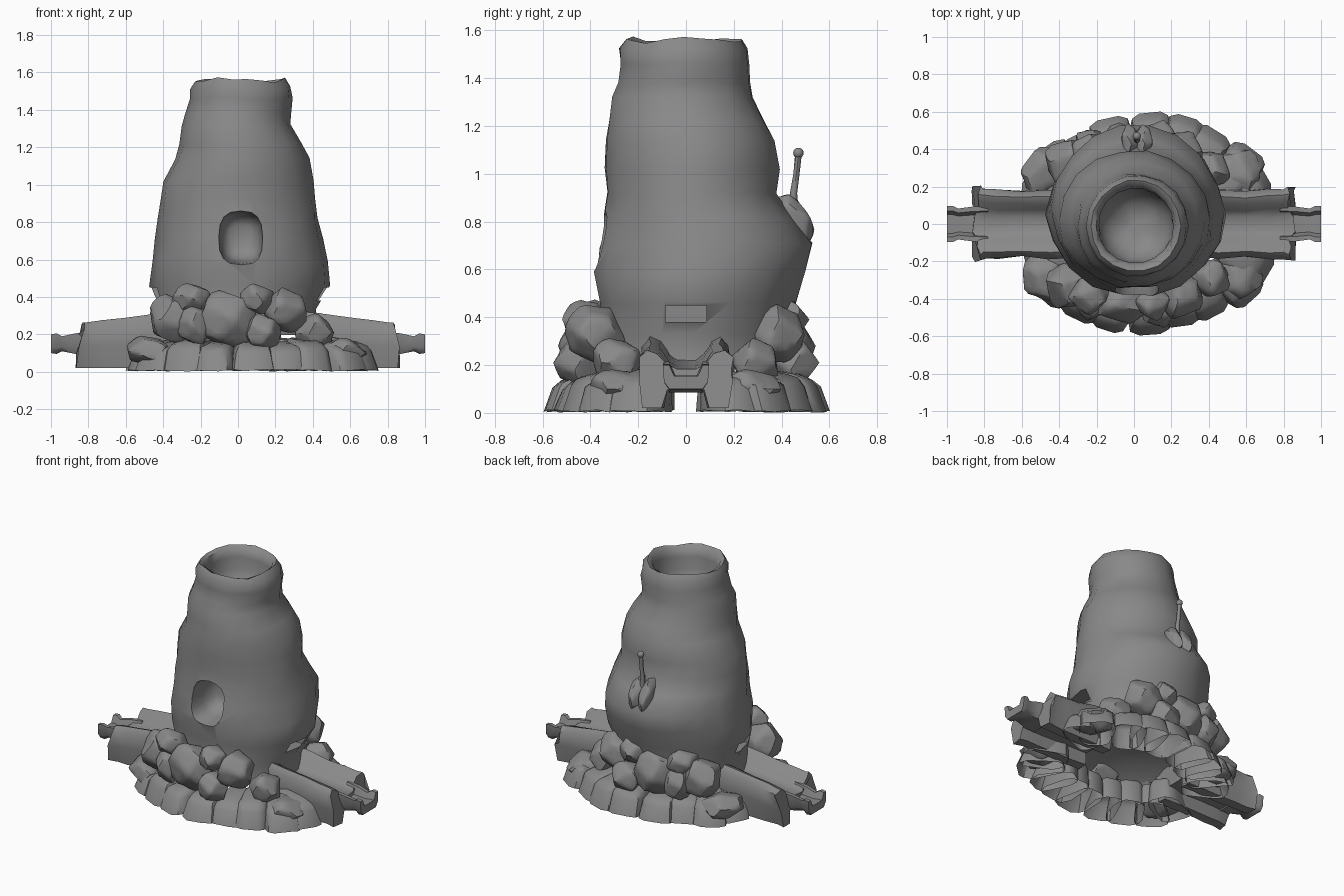
import bpy, bmesh, math, random
from mathutils import Vector, Matrix

random.seed(4)
cube = bpy.data.objects.get("Cube")
if cube:
    bpy.data.objects.remove(cube, do_unlink=True)

stone = bpy.data.materials.new("grey_stone")
GREY = (0.25, 0.25, 0.25, 1)
stone.use_nodes = True
stone.diffuse_color = GREY
for node in stone.node_tree.nodes:
    if node.type == 'BSDF_PRINCIPLED':
        node.inputs["Base Color"].default_value = GREY
        node.inputs["Roughness"].default_value = 0.9


def finish(name, bm, angle=45, recalc=True):
    if recalc:
        bmesh.ops.recalc_face_normals(bm, faces=bm.faces)
    me = bpy.data.meshes.new(name)
    bm.to_mesh(me)
    bm.free()
    me.materials.append(stone)
    ob = bpy.data.objects.new(name, me)
    bpy.context.scene.collection.objects.link(ob)
    smooth(ob, angle)
    return ob


def smooth(ob, angle):
    ob.data.shade_smooth()
    ob.data.set_sharp_from_angle(angle=math.radians(angle))


def loft(bm, rings):
    """Skin a list of closed rings and cap both ends."""
    loops = [[bm.verts.new(p) for p in ring] for ring in rings]
    n = len(loops[0])
    for a, b in zip(loops, loops[1:]):
        for i in range(n):
            bm.faces.new((a[i], a[(i + 1) % n], b[(i + 1) % n], b[i]))
    bm.faces.new(loops[0][::-1])
    bm.faces.new(loops[-1])


def cut(target, cutter):
    mod = target.modifiers.new("cut", 'BOOLEAN')
    mod.operation = 'DIFFERENCE'
    mod.solver = 'EXACT'
    mod.object = cutter
    bpy.context.view_layer.update()
    with bpy.context.temp_override(object=target, active_object=target):
        bpy.ops.object.modifier_apply(modifier=mod.name)
    bpy.data.objects.remove(cutter, do_unlink=True)


# Hollow trunk: left, right, front, back extents at each height
OUTER = [
    (0.20, -0.43, 0.43, -0.38, 0.42), (0.33, -0.42, 0.42, -0.36, 0.42),
    (0.46, -0.47, 0.49, -0.36, 0.46), (0.59, -0.45, 0.48, -0.39, 0.50),
    (0.71, -0.44, 0.45, -0.37, 0.53), (0.82, -0.43, 0.43, -0.35, 0.45),
    (0.92, -0.41, 0.41, -0.335, 0.38), (1.02, -0.40, 0.40, -0.34, 0.395),
    (1.14, -0.34, 0.38, -0.335, 0.37), (1.22, -0.31, 0.34, -0.33, 0.33),
    (1.32, -0.30, 0.28, -0.31, 0.28), (1.38, -0.28, 0.28, -0.285, 0.27),
    (1.46, -0.26, 0.29, -0.28, 0.265), (1.52, -0.26, 0.28, -0.28, 0.26),
    (1.56, -0.23, 0.25, -0.255, 0.235),
]
BOWL = [(1.545, 0.215), (1.49, 0.20), (1.41, 0.20), (1.34, 0.17), (1.29, 0.12), (1.27, 0.05)]
SEG = 18


def trunk_ring(z, x0, x1, y0, y1, wobble=0.0, lift=0.0):
    pts = []
    for i in range(SEG):
        a = math.tau * i / SEG
        k = 1 + random.uniform(-wobble, wobble)
        pts.append(((x0 + x1) / 2 + (x1 - x0) / 2 * k * math.cos(a),
                    (y0 + y1) / 2 + (y1 - y0) / 2 * k * math.sin(a),
                    z + lift * math.sin(3 * a + 1) + random.uniform(-lift, lift) * 0.6))
    return pts


bm = bmesh.new()
rings = [trunk_ring(0.28, -0.25, 0.25, -0.25, 0.25)]
for row in OUTER:
    rings.append(trunk_ring(*row, wobble=0.016, lift=0.01 if row[0] > 1.5 else 0.004))
for z, r in BOWL:
    rings.append(trunk_ring(z, 0.01 - r, 0.01 + r, -0.01 - r, -0.01 + r, 0.02, 0.006))
loft(bm, rings)
trunk = finish("hollow_trunk", bm)


# Front niche: rounded square, flared at its mouth
def squared(t):
    return math.copysign(abs(t) ** 0.75, t)


bm = bmesh.new()
niche_rings = []
for y, s in ((-0.60, 1.25), (-0.40, 1.03), (-0.35, 0.94), (-0.26, 0.88), (-0.18, 0.75), (-0.15, 0.45)):
    niche_rings.append([(0.015 + 0.125 * s * squared(math.cos(t)), y, 0.72 + 0.15 * s * squared(math.sin(t)))
                        for t in (math.tau * i / 16 for i in range(16))])
loft(bm, niche_rings)
cut(trunk, finish("niche_cutter", bm))

# Water outlets, low slots in both sides of the trunk
for side in (-1, 1):
    bm = bmesh.new()
    bmesh.ops.create_cube(bm, size=1, matrix=Matrix.Translation((side * 0.45, 0, 0.415))
                          @ Matrix.Diagonal((0.16, 0.17, 0.07, 1)))
    cut(trunk, finish("outlet_cutter", bm))
smooth(trunk, 50)


# Channel arms and spouts, as half cross-sections mirrored in y
def section(half):
    return half + [(-y, z) for y, z in reversed(half)]


ARM = section([(-0.08, 0.095), (-0.10, 0.02), (-0.175, 0.02), (-0.195, 0.14), (-0.195, 0.24),
               (-0.16, 0.27), (-0.115, 0.255), (-0.08, 0.21), (-0.04, 0.19)])
SPOUT = section([(-0.07, 0.1), (-0.092, 0.13), (-0.097, 0.2), (-0.07, 0.2), (-0.05, 0.155)])
for side, word in ((1, "left"), (-1, "right")):
    bm = bmesh.new()
    rings = []
    for x, top, wide in ((0.33, 1.2, 0.9), (0.45, 1.15, 0.94), (0.6, 1.07, 0.9),
                         (0.72, 1.02, 0.95), (0.80, 0.98, 0.95), (0.86, 0.97, 1.02)):
        rings.append([(side * (x - (0.03 if z > 0.2 and x > 0.82 else 0) + random.uniform(-0.012, 0.012)),
                       y * wide + random.uniform(-0.006, 0.006),
                       z * top if z > 0.12 else z) for y, z in ARM])
    loft(bm, rings)
    finish(word + "_channel_arm", bm, 50)
    bm = bmesh.new()
    rings = []
    for x, tall, wide in ((0.78, 1.3, 1.0), (0.87, 1.1, 0.95), (0.94, 0.8, 0.85),
                          (0.97, 1.1, 1.0), (1.0, 1.0, 1.0)):
        rings.append([(side * x, y * wide, 0.148 + (z - 0.148) * tall) for y, z in SPOUT])
    loft(bm, rings)
    finish(word + "_spout", bm, 50)


# Loose boulders: spheres chipped flat on many sides
def boulder(name, loc, size, yaw=0.0, tilt=0.0):
    bm = bmesh.new()
    bmesh.ops.create_icosphere(bm, subdivisions=3, radius=1.12)
    for i in range(13):
        z = 1 - (2 * i + 1) / 13
        a = 2.4 * i + random.uniform(-0.35, 0.35)
        r = math.sqrt(1 - z * z)
        d = Vector((r * math.cos(a), r * math.sin(a), z))
        for v in bm.verts:
            over = v.co.dot(d) - 0.86
            if over > 0:
                v.co -= d * over
    bm.transform(Matrix.Translation(loc) @ Matrix.Rotation(yaw, 4, 'Z')
                 @ Matrix.Rotation(tilt, 4, 'X') @ Matrix.Diagonal((*size, 1)))
    finish(name, bm, 38)


# x, distance from the middle, z, half width, half height
BOULDERS = [
    (-0.06, 0.41, 0.28, 0.16, 0.15), (0.10, 0.42, 0.39, 0.09, 0.08),
    (0.25, 0.38, 0.33, 0.12, 0.12), (0.13, 0.45, 0.21, 0.10, 0.10),
    (-0.24, 0.38, 0.39, 0.10, 0.08), (-0.35, 0.33, 0.28, 0.13, 0.13),
    (-0.23, 0.42, 0.25, 0.09, 0.11), (0.41, 0.29, 0.21, 0.10, 0.10),
    (-0.48, 0.28, 0.11, 0.14, 0.08), (0.56, 0.27, 0.10, 0.14, 0.08),
]
for depth, word in ((-1, "front"), (1, "back")):
    for x, y, z, w, h in BOULDERS:
        boulder(word + "_boulder", (x, depth * y, z), (w, min(w, 0.12), h),
                math.atan2(depth * y, x) + math.pi / 2)


# Skirt of domed, tapered stones around the foot, open underneath
RX, RY, SHIFT = 0.73, 0.59, 0.07


def skirt_stone(name, angle, width):
    bm = bmesh.new()
    bmesh.ops.create_cube(bm, size=1)
    bmesh.ops.bevel(bm, geom=[e for e in bm.edges if max(v.co.z for v in e.verts) > 0],
                    offset=0.27, segments=2, profile=0.5, affect='EDGES')
    bmesh.ops.delete(bm, geom=[f for f in bm.faces if f.calc_center_median().z < -0.45],
                     context='FACES_ONLY')
    high = random.uniform(0.125, 0.15)
    for v in bm.verts:
        t = v.co.z + 0.5
        depth = 0.5 - v.co.y
        v.co.x *= width * (1.15 - 0.15 * t) * random.uniform(0.94, 1.06) * (1 - 0.25 * depth)
        # outer wall leans in, top climbs towards the trunk
        v.co.y = -0.30 * depth - 0.05 * t * (1 - depth)
        v.co.z = 0.008 + t * (high + 0.04 * depth) + random.uniform(-0.006, 0.006)
    reach = random.uniform(0.95, 1.04)
    point = Vector((SHIFT + RX * reach * math.cos(angle), RY * reach * math.sin(angle), 0))
    normal = math.atan2(math.sin(angle) / RY, math.cos(angle) / RX) + random.uniform(-0.12, 0.12)
    bm.transform(Matrix.Translation(point) @ Matrix.Rotation(normal - math.pi / 2, 4, 'Z'))
    finish(name, bm, 40, recalc=False)


COUNT = 9
for start, word in ((0, "back"), (math.pi, "front")):
    for i in range(COUNT):
        a = start + math.radians(26 + 128 * i / (COUNT - 1)) + random.uniform(-0.03, 0.03)
        skirt_stone(word + "_skirt_stone", a, random.uniform(0.19, 0.22))

# Sprout on the back: two-lobed bulb, stem and round tip
for side in (-1, 1):
    boulder("sprout_lobe", (0.015 + side * 0.036, 0.45, 0.81), (0.05, 0.065, 0.115), tilt=0.55)
bm = bmesh.new()
rings = []
for y, z, r in ((0.45, 0.82, 0.02), (0.45, 0.92, 0.015), (0.462, 1.0, 0.013), (0.47, 1.08, 0.014)):
    rings.append([(0.015 + r * math.cos(math.tau * i / 8), y + r * math.sin(math.tau * i / 8), z)
                  for i in range(8)])
loft(bm, rings)
finish("sprout_stem", bm)
bm = bmesh.new()
bmesh.ops.create_uvsphere(bm, u_segments=12, v_segments=8, radius=0.022,
                          matrix=Matrix.Translation((0.015, 0.47, 1.087)))
finish("sprout_tip", bm)
